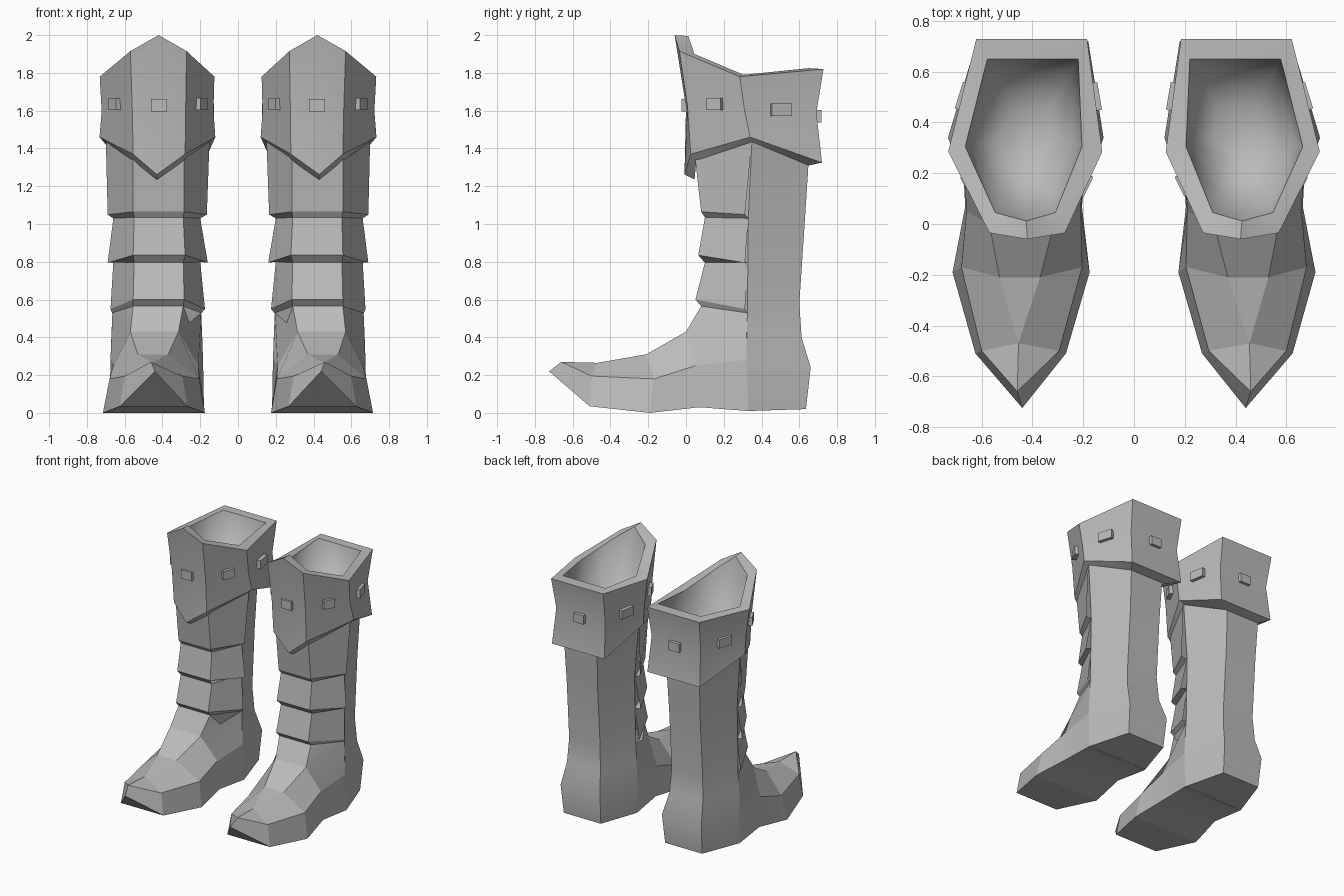
import bpy, bmesh, math
from mathutils import Matrix, Vector

leather = bpy.data.materials.new("grey leather")
leather.diffuse_color = (0.5, 0.5, 0.5, 1)


def finish(name, bm, angle):
    """Turn a right-boot bmesh into an object mirrored to the left boot."""
    me = bpy.data.meshes.new(name)
    bm.to_mesh(me)
    bm.free()
    me.materials.append(leather)
    me.shade_smooth()
    me.set_sharp_from_angle(angle=math.radians(angle))
    ob = bpy.data.objects.new(name, me)
    bpy.context.collection.objects.link(ob)
    mirror = ob.modifiers.new("pair", 'MIRROR')
    mirror.use_mirror_merge = False
    return ob


def ring(pairs):
    """Each entry is (inner x, outer x, y, z): up the inner side, back down the outer."""
    return ([(a, y, z) for a, b, y, z in pairs] +
            [(b, y, z) for a, b, y, z in reversed(pairs)])


def loft(name, sections, closed=True, cap_start=False, cap_end=False, angle=25):
    bm = bmesh.new()
    rows = [[bm.verts.new(p) for p in ring(s)] for s in sections]
    n = len(rows[0])
    for a, b in zip(rows, rows[1:]):
        for i in range(n if closed else n - 1):
            j = (i + 1) % n
            bm.faces.new((a[i], a[j], b[j], b[i]))
    if cap_start:
        bm.faces.new(rows[0][::-1])
    if cap_end:
        bm.faces.new(rows[-1])
    bmesh.ops.remove_doubles(bm, verts=bm.verts, dist=0.0005)
    return finish(name, bm, angle)


# Foot: sections from toe to ankle, each bottom, welt, upper, top
loft("foot", [
    [(.44, .44, -.725, .22), (.46, .46, -.66, .27), (.46, .46, -.66, .27), (.46, .46, -.66, .27)],
    [(.268, .625, -.51, .035), (.295, .60, -.50, .195), (.455, .455, -.47, .265), (.455, .455, -.47, .265)],
    [(.175, .715, -.19, 0), (.205, .68, -.17, .18), (.37, .53, -.21, .31), (.37, .53, -.21, .31)],
    [(.205, .665, .07, .03), (.21, .66, .05, .25), (.315, .57, 0, .43), (.315, .57, 0, .43)],
    [(.18, .68, .33, .01), (.185, .675, .32, .28), (.195, .665, .325, .53), (.29, .555, .08, .565)],
], cap_end=True, angle=12)

# Shaft and heel: rings going up, each back, side, hidden front
loft("shaft", [
    [(.27, .58, .635, .02), (.18, .68, .33, .01), (.3, .55, .25, .02)],
    [(.26, .59, .66, .24), (.185, .675, .32, .28), (.3, .55, .25, .26)],
    [(.29, .57, .612, .40), (.19, .67, .322, .42), (.3, .55, .25, .4)],
    [(.30, .56, .60, .58), (.195, .665, .325, .53), (.3, .55, .13, .54)],
    [(.30, .56, .63, 1.03), (.20, .66, .33, 1.03), (.3, .55, .13, 1.03)],
    [(.29, .57, .655, 1.42), (.15, .70, .35, 1.46), (.3, .55, .10, 1.42)],
], cap_start=True, cap_end=True)

# Overlapping shin plates: strip going up, each side, front
loft("shin_plates", [
    [(.195, .665, .33, .525), (.29, .555, .08, .565)],
    [(.175, .675, .312, .55), (.285, .555, .05, .60)],
    [(.20, .66, .33, .80), (.29, .55, .10, .795)],
    [(.16, .69, .312, .795), (.28, .555, .065, .835)],
    [(.20, .66, .33, 1.03), (.29, .55, .10, 1.035)],
    [(.165, .69, .312, 1.05), (.285, .555, .08, 1.065)],
    [(.15, .70, .35, 1.46), (.285, .555, .04, 1.42)],
], closed=False)

# Cuff: under-lip, bottom, waist, top, rim; each back, side, corner, centre
rim = [(.22, .578, .65, 1.825), (.205, .665, .305, 1.79), (.31, .547, .045, 1.90), (.425, .425, .012, 1.995)]
waist = [(.195, .605, .69, 1.59), (.13, .722, .31, 1.6), (.277, .56, .008, 1.62), (.425, .425, 0, 1.62)]
loft("cuff", [
    [(.28, .57, .65, 1.31), (.15, .70, .35, 1.435), (.285, .555, .055, 1.335), (.43, .43, .045, 1.235)],
    [(.18, .62, .72, 1.325), (.12, .733, .34, 1.46), (.28, .555, .025, 1.37), (.43, .43, -.008, 1.262)],
    waist,
    [(.185, .622, .728, 1.82), (.125, .732, .285, 1.78), (.272, .57, -.035, 1.915), (.42, .42, -.06, 2.0)],
    rim,
])

# Smooth hollow inside the cuff
loft("lining", [
    rim,
    [(.25, .55, .60, 1.58), (.235, .635, .32, 1.58), (.33, .53, .12, 1.58), (.425, .425, .10, 1.58)],
    [(.33, .48, .45, 1.49), (.32, .54, .33, 1.49), (.38, .48, .24, 1.49), (.425, .425, .23, 1.49)],
], cap_end=True, angle=180)


# Studs on each cuff panel
def stud(name, p, q, z, width, height=.065, depth=.055):
    p, q = Vector((*p, 0)), Vector((*q, 0))
    mid, d = (p + q) / 2, q - p
    mid.z = z
    mat = (Matrix.Translation(mid) @ Matrix.Rotation(math.atan2(d.y, d.x), 4, 'Z')
           @ Matrix.Diagonal((width, depth, height, 1)))
    bm = bmesh.new()
    bmesh.ops.create_cube(bm, size=1, matrix=mat)
    finish(name, bm, 25)


(bi, bo, by, _), (si, so, sy, _), (ci, co, cy, _), _ = waist
stud("front_stud", (ci, cy - .003), (co, cy - .003), 1.628, .085)
stud("back_stud", (bi, by), (bo, by), 1.57, .085)
for side, c, s, b in (("inner", ci, si, bi), ("outer", co, so, bo)):
    stud(side + "_front_stud", (c, cy), (s, sy), 1.635, .085)
    stud(side + "_back_stud", (s, sy), (b, by), 1.605, .11)
